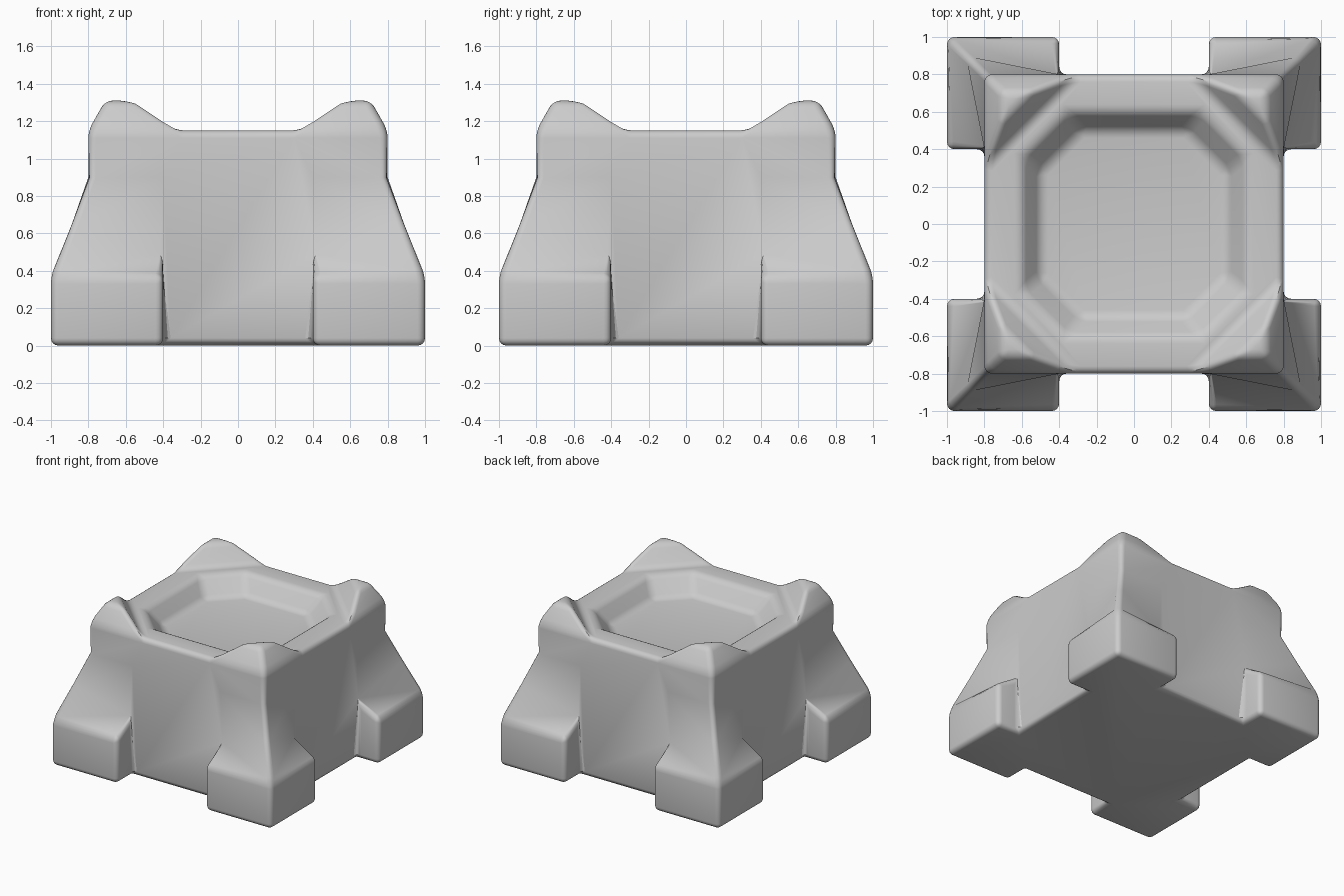
import bpy, bmesh, math
from mathutils import Matrix, Vector

if "Cube" in bpy.data.objects:
    bpy.data.objects.remove(bpy.data.objects["Cube"])


def swap(p):
    return (p[1], p[0], p[2])


# Points of one corner: the y-side point and its twin across the diagonal
pairs = {
    "rim": (0.30, 0.80, 1.15),
    "horn": (0.54, 0.71, 1.31),
    "lip": (0.36, 0.60, 1.15),
    "floor": (0.28, 0.50, 1.00),
    "wall_top": (0.40, 0.80, 0.90),
    "wall_mid": (0.40, 0.80, 0.47),
    "wall_base": (0.40, 0.80, 0.00),
    "foot_base": (0.40, 1.00, 0.00),
    "foot_top": (0.40, 1.00, 0.37),
}
# Points lying on the diagonal
singles = {
    "corner": (0.80, 0.80, 1.15),
    "peak": (0.71, 0.71, 1.31),
    "shoulder": (0.80, 0.80, 0.90),
    "knee": (0.89, 0.89, 0.66),
    "toe_top": (1.00, 1.00, 0.37),
    "toe_base": (1.00, 1.00, 0.00),
}
points = dict(singles)
for name, p in pairs.items():
    points[name + "_y"] = p
    points[name + "_x"] = swap(p)

bm = bmesh.new()
corners = []
for k in range(4):
    rot = Matrix.Rotation(k * math.pi / 2, 3, 'Z')
    corners.append({n: bm.verts.new(rot @ Vector(p)) for n, p in points.items()})

creases = set()
for k in range(4):
    c, n = corners[k], corners[(k + 1) % 4]

    def face(own, other=""):
        bm.faces.new([c[i] for i in own.split()] + [n[i] for i in other.split()])

    # Raised corner, rim and recess
    face("rim_y rim_x horn_x horn_y")
    face("horn_y horn_x peak")
    face("rim_y rim_x lip_x lip_y")
    face("lip_y lip_x floor_x floor_y")
    face("rim_y lip_y", "lip_x rim_x")
    face("lip_y floor_y", "floor_x lip_x")
    # Wall between two corners
    face("rim_y wall_top_y wall_mid_y wall_base_y",
         "wall_base_x wall_mid_x wall_top_x rim_x")
    # Both halves of the corner and its foot
    for s in "yx":
        face(f"rim_{s} horn_{s} peak corner")
        face(f"rim_{s} corner shoulder wall_top_{s}")
        face(f"wall_top_{s} shoulder knee wall_mid_{s}")
        face(f"wall_mid_{s} knee toe_top foot_top_{s}")
        face(f"foot_top_{s} toe_top toe_base foot_base_{s}")
        face(f"wall_mid_{s} foot_top_{s} foot_base_{s} wall_base_{s}")
        creases.add(frozenset((c[f"wall_mid_{s}"], c["knee"])))

# Recess floor and underside
bm.faces.new([c[i] for c in corners for i in ("floor_x", "floor_y")])
bm.faces.new([c[i] for c in corners for i in
              ("wall_base_x", "foot_base_x", "toe_base", "foot_base_y", "wall_base_y")])
bmesh.ops.recalc_face_normals(bm, faces=bm.faces)

# Round the hard edges, leaving the leg creases crisp
edges = [e for e in bm.edges if e.calc_face_angle(0) > math.radians(22)
         and frozenset(e.verts) not in creases]
bmesh.ops.bevel(bm, geom=edges, offset=0.04, offset_type='OFFSET', segments=4,
                profile=0.5, affect='EDGES', clamp_overlap=True)
bmesh.ops.recalc_face_normals(bm, faces=bm.faces)

mesh = bpy.data.meshes.new("footed_block")
bm.to_mesh(mesh)
bm.free()
block = bpy.data.objects.new("footed_block", mesh)
bpy.context.collection.objects.link(block)
bpy.context.view_layer.objects.active = block
block.select_set(True)
bpy.ops.object.shade_smooth_by_angle(angle=math.radians(30))
